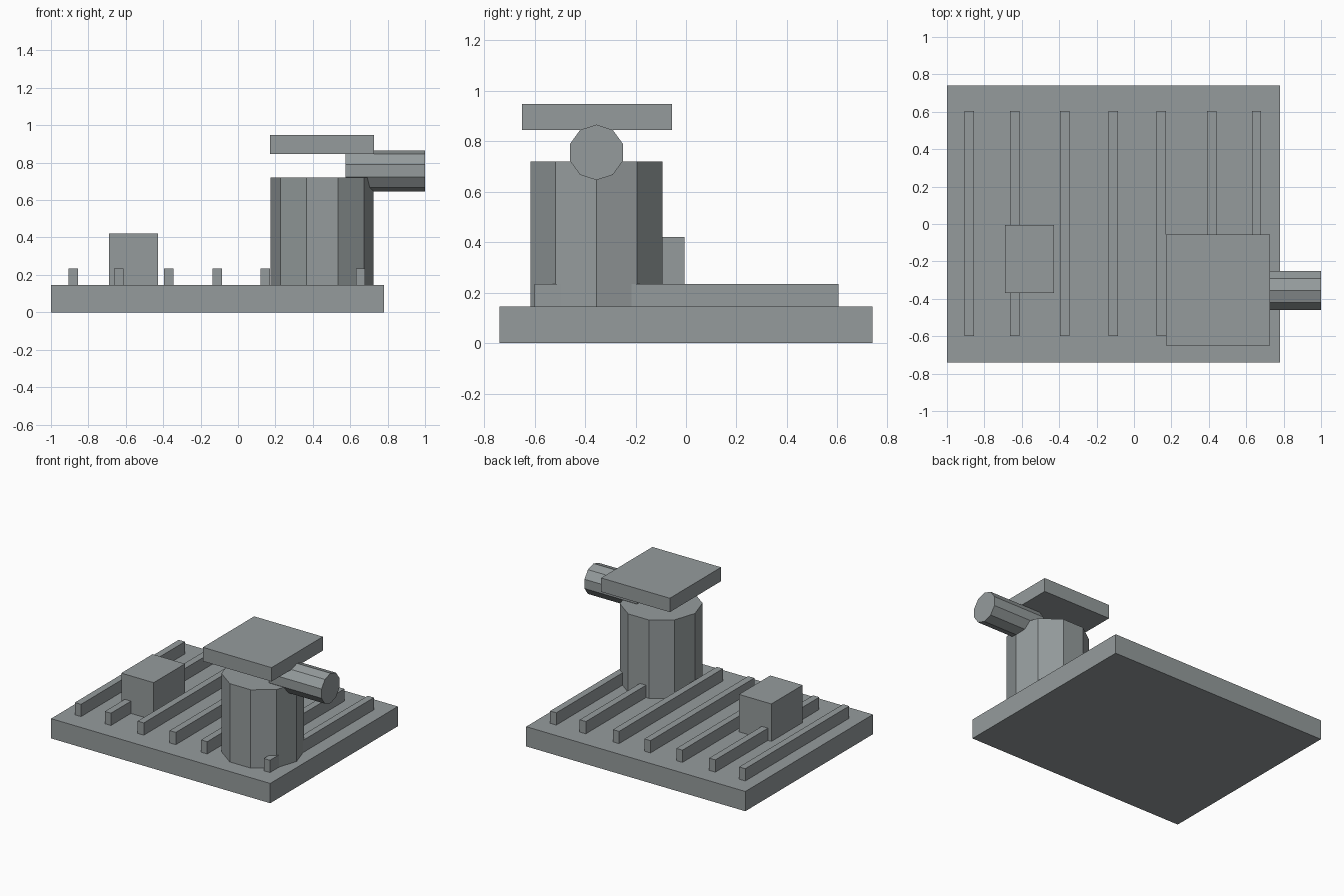
import bpy, math

if "Cube" in bpy.data.objects:
    bpy.data.objects.remove(bpy.data.objects["Cube"])

# Single grey material
grey = bpy.data.materials.new("steel_grey")
grey.diffuse_color = (0.30, 0.33, 0.335, 1)
grey.use_nodes = True
grey.node_tree.nodes["Principled BSDF"].inputs["Base Color"].default_value = grey.diffuse_color


def finish(obj, name):
    obj.name = name
    obj.data.name = name
    obj.data.materials.append(grey)


def box(name, x0, x1, y0, y1, z0, z1):
    bpy.ops.mesh.primitive_cube_add(
        size=1, location=((x0 + x1) / 2, (y0 + y1) / 2, (z0 + z1) / 2))
    obj = bpy.context.object
    obj.scale = (x1 - x0, y1 - y0, z1 - z0)
    bpy.ops.object.transform_apply(location=False, rotation=False, scale=True)
    finish(obj, name)


def prism(name, radius, depth, location, rotation):
    bpy.ops.mesh.primitive_cylinder_add(
        vertices=10, radius=radius, depth=depth,
        location=location, rotation=rotation)
    finish(bpy.context.object, name)


BASE_TOP = 0.145

# Base slab
box("base_slab", -1.0, 0.78, -0.74, 0.74, 0, BASE_TOP)

# Raised ribs running front to back
for i, x in enumerate((-0.88, -0.637, -0.37, -0.11, 0.145, 0.415, 0.655)):
    box(f"rib_{i + 1}", x - 0.025, x + 0.025, -0.6, 0.605, BASE_TOP, 0.235)

# Small box on the slab
box("small_box", -0.69, -0.427, -0.368, -0.005, BASE_TOP, 0.42)

# Ten-sided tower, one corner pointing along +x
prism("tower", 0.275, 0.72 - BASE_TOP, (0.45, -0.355, (0.72 + BASE_TOP) / 2),
      (0, 0, math.pi / 2))

# Horizontal ten-sided pipe, one corner pointing up
prism("side_pipe", 0.11, 0.425, (0.7875, -0.355, 0.756), (0, math.pi / 2, 0))
pipe = bpy.context.object
pipe.rotation_euler = (math.pi / 2, 0, math.pi / 2)

# Flat roof plate
box("roof_plate", 0.17, 0.728, -0.65, -0.055, 0.845, 0.947)
